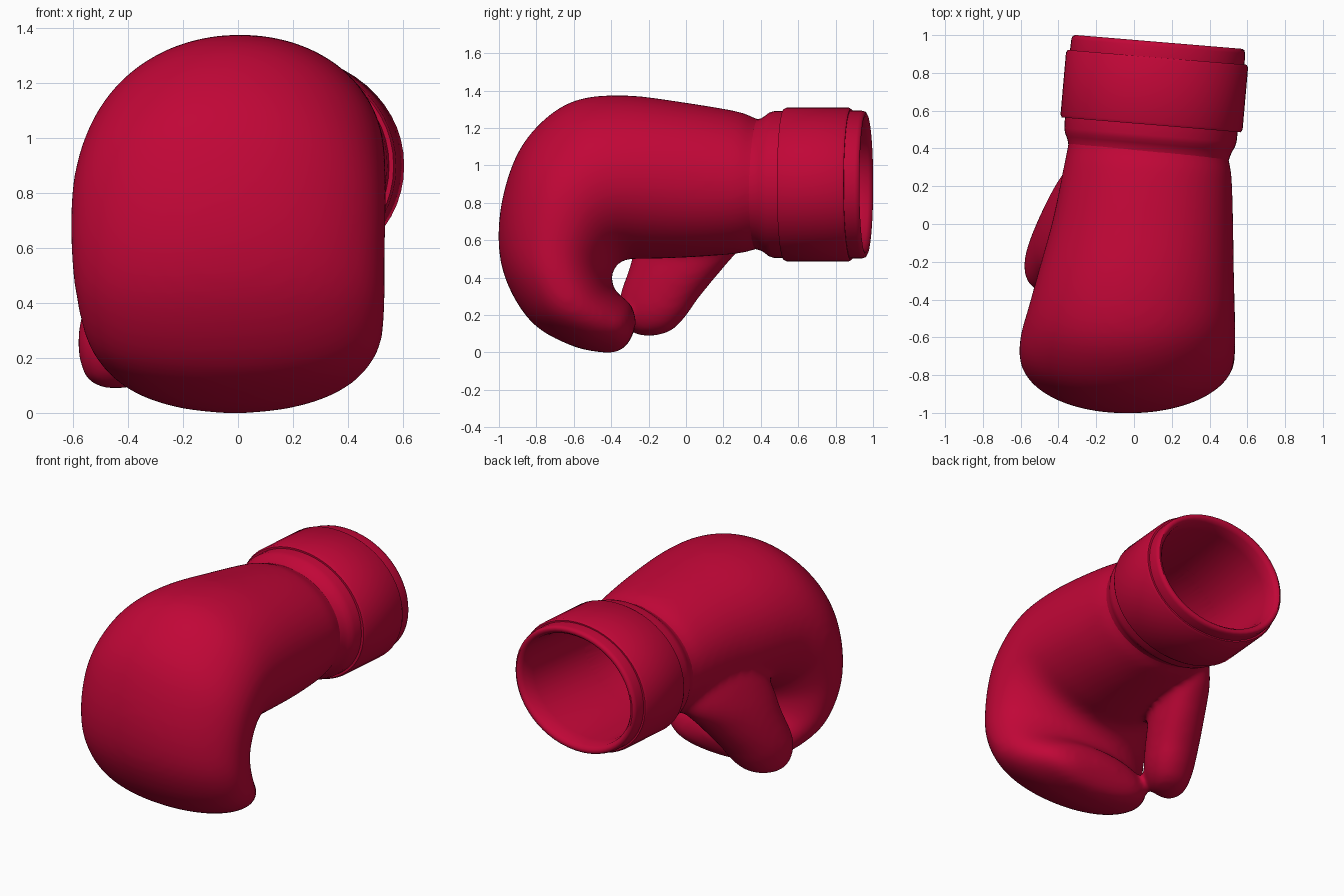
import bpy, bmesh, math
from mathutils import Vector

if "Cube" in bpy.data.objects:
    bpy.data.objects.remove(bpy.data.objects["Cube"])

red = bpy.data.materials.new("red_leather")
red.diffuse_color = (0.53, 0.002, 0.038, 1)
red.use_nodes = True
red.node_tree.nodes["Principled BSDF"].inputs["Base Color"].default_value = red.diffuse_color
N = 56


def sgnpow(v, p):
    return math.copysign(abs(v) ** p, v)


def section(c, u, v, e, yaw=0.0):
    """Superellipse ring around c with half axes u and v, sheared by yaw in plan."""
    pts = []
    for i in range(N):
        a = 2 * math.pi * i / N
        p = c + u * sgnpow(math.cos(a), 2 / e) + v * sgnpow(math.sin(a), 2 / e)
        p.y -= yaw * (p.x - c.x)
        pts.append(p)
    return pts


def smooth_rows(rows, steps):
    """Catmull-Rom interpolation of station tables."""
    out = []
    for i in range(len(rows) - 1):
        a, b, c, d = (rows[max(0, min(len(rows) - 1, i + k))] for k in (-1, 0, 1, 2))
        for s in range(steps):
            t = s / steps
            out.append([0.5 * (2 * q + (r - p) * t + (2 * p - 5 * q + 4 * r - w) * t * t
                               + (3 * q - p - 3 * r + w) * t ** 3)
                        for p, q, r, w in zip(a, b, c, d)])
    return out + [list(rows[-1])]


def loft(bm, rings, caps=True):
    vs = [[bm.verts.new(p) for p in r] for r in rings]
    for a, b in zip(vs, vs[1:]):
        for i in range(N):
            j = (i + 1) % N
            bm.faces.new((a[i], a[j], b[j], b[i]))
    if caps:
        bm.faces.new(vs[0])
        bm.faces.new(vs[-1])


def make(name, bm):
    bmesh.ops.recalc_face_normals(bm, faces=bm.faces)
    me = bpy.data.meshes.new(name)
    bm.to_mesh(me)
    bm.free()
    ob = bpy.data.objects.new(name, me)
    bpy.context.collection.objects.link(ob)
    me.materials.append(red)
    return ob


def shade(ob, angle):
    bpy.ops.object.select_all(action='DESELECT')
    ob.select_set(True)
    bpy.context.view_layer.objects.active = ob
    bpy.ops.object.shade_smooth_by_angle(angle=math.radians(angle))


# Fist: back-of-hand y,z / palm-side y,z / left x / right x / squareness / yaw
fist = [
    (0.46, 1.24, 0.46, 0.56, -0.34, 0.49, 2.05, 0.083),
    (0.38, 1.245, 0.38, 0.555, -0.35, 0.50, 2.05, 0.083),
    (0.29, 1.285, 0.29, 0.53, -0.37, 0.517, 2.05, 0.06),
    (0.0, 1.335, 0.05, 0.51, -0.43, 0.525, 2.1, 0),
    (-0.33, 1.375, -0.2, 0.50, -0.51, 0.53, 2.05, 0),
    (-0.60, 1.345, -0.30, 0.50, -0.56, 0.535, 2.0, 0),
    (-0.80, 1.205, -0.35, 0.485, -0.595, 0.538, 2.0, 0),
    (-0.93, 1.00, -0.38, 0.455, -0.608, 0.538, 2.05, 0),
    (-1.00, 0.70, -0.395, 0.42, -0.605, 0.535, 2.05, 0),
    (-0.975, 0.42, -0.395, 0.38, -0.585, 0.535, 2.1, 0),
    (-0.83, 0.165, -0.385, 0.34, -0.545, 0.52, 2.1, 0),
    (-0.61, 0.035, -0.345, 0.30, -0.475, 0.46, 2.05, 0),
    (-0.42, -0.002, -0.29, 0.25, -0.39, 0.37, 2.0, 0),
    (-0.335, 0.02, -0.268, 0.17, -0.29, 0.26, 2.0, 0),
    (-0.29, 0.08, -0.273, 0.125, -0.15, 0.14, 2.0, 0),
]
rings = []
for oy, oz, iy, iz, xl, xr, e, yaw in smooth_rows(fist, 4):
    o, i = Vector((0, oy, oz)), Vector((0, iy, iz))
    c = (o + i) / 2 + Vector(((xl + xr) / 2, 0, 0))
    rings.append(section(c, Vector(((xr - xl) / 2, 0, 0)), (o - i) / 2, e, yaw))
bm = bmesh.new()
loft(bm, rings)

# Thumb: centre x,y,z / half width / half depth, slanting out down the left side
thumb = [
    (-0.22, 0.12, 1.00, 0.06, 0.14), (-0.285, 0.09, 0.82, 0.11, 0.26),
    (-0.325, 0.05, 0.64, 0.145, 0.31), (-0.36, -0.035, 0.48, 0.165, 0.26),
    (-0.405, -0.14, 0.30, 0.165, 0.215), (-0.42, -0.175, 0.20, 0.15, 0.18),
    (-0.435, -0.19, 0.12, 0.11, 0.12), (-0.445, -0.20, 0.09, 0.045, 0.05),
]
loft(bm, [section(Vector((x, y, z)), Vector((w, 0, 0)), Vector((0.25 * d, d, 0)), 2.1)
          for x, y, z, w, d in smooth_rows(thumb, 4)])
glove = make("glove_body", bm)


def cuff_ring(y, w, h):
    """Slightly yawed wrist ring."""
    return section(Vector((0.13 + 0.088 * (y - 0.96), y, 0.8975)),
                   Vector((w, 0, 0)), Vector((0, 0, h)), 2.05, 0.083)


# Hand cavity cutter
bm = bmesh.new()
loft(bm, [cuff_ring(*r) for r in ((0.62, 0.396, 0.326), (0.2, 0.396, 0.326),
                                  (0.0, 0.37, 0.30), (-0.12, 0.27, 0.22))])
cutter = make("cavity_cutter", bm)
cutter.hide_render = True

# Blend thumb into fist, then hollow it
m = glove.modifiers.new("blend", 'REMESH')
m.mode, m.voxel_size = 'VOXEL', 0.018
m = glove.modifiers.new("soften", 'SMOOTH')
m.factor, m.iterations = 0.5, 24
m = glove.modifiers.new("hollow", 'BOOLEAN')
m.operation, m.object, m.solver = 'DIFFERENCE', cutter, 'EXACT'
bpy.context.view_layer.objects.active = glove
for mod in [m.name for m in glove.modifiers]:
    bpy.ops.object.modifier_apply(modifier=mod)
bpy.data.objects.remove(cutter)
shade(glove, 50)

# Wrist piping and lip with inner lining: y, half width, half height
bm = bmesh.new()
loft(bm, [cuff_ring(*r) for r in (
    (0.36, 0.42, 0.342), (0.385, 0.427, 0.349), (0.405, 0.432, 0.355),
    (0.425, 0.440, 0.368), (0.445, 0.45, 0.384),
    (0.47, 0.456, 0.392), (0.55, 0.458, 0.394), (0.88, 0.462, 0.396), (0.94, 0.46, 0.395),
    (0.957, 0.455, 0.39), (0.964, 0.443, 0.378), (0.96, 0.428, 0.362), (0.94, 0.412, 0.346),
    (0.86, 0.402, 0.335), (0.40, 0.395, 0.325))], caps=False)
shade(make("wrist_cuff", bm), 45)

# Raised strap around the cuff
bm = bmesh.new()
loft(bm, [cuff_ring(*r) for r in (
    (0.525, 0.45, 0.385), (0.525, 0.474, 0.404), (0.54, 0.482, 0.412),
    (0.868, 0.482, 0.412), (0.882, 0.474, 0.404), (0.882, 0.45, 0.385))], caps=False)
shade(make("wrist_strap", bm), 45)
